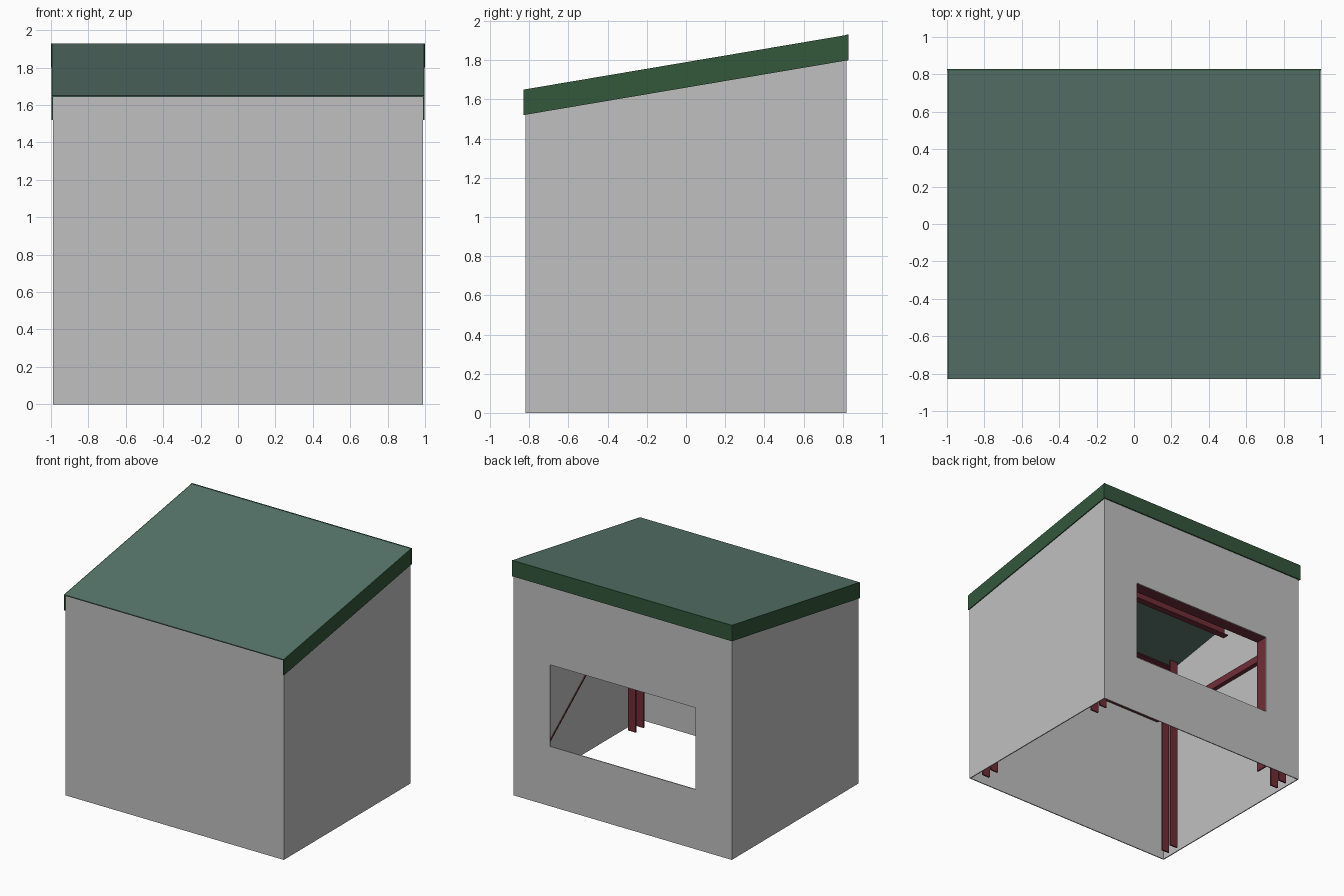
import bpy
import bmesh
from mathutils import Vector

if "Cube" in bpy.data.objects:
    bpy.data.objects.remove(bpy.data.objects["Cube"])


def material(name, rgb):
    m = bpy.data.materials.new(name)
    m.use_nodes = True
    m.diffuse_color = (*rgb, 1)
    m.node_tree.nodes["Principled BSDF"].inputs["Base Color"].default_value = (*rgb, 1)
    return m


WALL = material("wall grey", (0.53, 0.53, 0.53))
ROOF = material("roof grey green", (0.098, 0.181, 0.15))
TRIM = material("trim green", (0.033, 0.095, 0.044))
STEEL = material("frame dark red", (0.16, 0.027, 0.038))

HALF_X, HALF_Y, SHEET = 0.99, 0.82, 0.008


def roof_z(y):
    """Height of the sloping roof surface."""
    return 1.79 + y * 0.169


def finish(bm, name, mat):
    bmesh.ops.recalc_face_normals(bm, faces=bm.faces)
    mesh = bpy.data.meshes.new(name)
    bm.to_mesh(mesh)
    bm.free()
    mesh.materials.append(mat)
    obj = bpy.data.objects.new(name, mesh)
    bpy.context.collection.objects.link(obj)
    return obj


def side_prism(name, mat, outline, x0, x1):
    """Extrude a (y, z) outline along x."""
    bm = bmesh.new()
    face = bm.faces.new([bm.verts.new((x0, y, z)) for y, z in outline])
    new = bmesh.ops.extrude_face_region(bm, geom=[face])["geom"]
    bmesh.ops.translate(bm, vec=(x1 - x0, 0, 0),
                        verts=[v for v in new if isinstance(v, bmesh.types.BMVert)])
    return finish(bm, name, mat)


def box(name, mat, x0, x1, y0, y1, z0, z1):
    return side_prism(name, mat, [(y0, z0), (y1, z0), (y1, z1), (y0, z1)], x0, x1)


def sloped(name, mat, x0, x1, y0, y1, low, high):
    """Part whose lower and upper edges follow the roof slope."""
    pts = [(y0, roof_z(y0) + low), (y1, roof_z(y1) + low),
           (y1, roof_z(y1) + high), (y0, roof_z(y0) + high)]
    return side_prism(name, mat, pts, x0, x1)


# Front wall
box("front_wall", WALL, -HALF_X, HALF_X, -HALF_Y, -HALF_Y + SHEET, 0, roof_z(-HALF_Y) - SHEET)

# Back wall: a sheet with a window opening
WIN_X, WIN_LOW, WIN_HIGH = 0.66, 0.49, 1.16


def rectangle(bm, half, low, high):
    corners = ((-half, low), (half, low), (half, high), (-half, high))
    return [bm.verts.new((x, HALF_Y, z)) for x, z in corners]


bm = bmesh.new()
outer = rectangle(bm, HALF_X, 0, roof_z(HALF_Y) - SHEET)
inner = rectangle(bm, WIN_X, WIN_LOW, WIN_HIGH)
for i in range(4):
    j = (i + 1) % 4
    bm.faces.new((outer[i], outer[j], inner[j], inner[i]))
sheet = bmesh.ops.extrude_face_region(bm, geom=bm.faces[:])["geom"]
bmesh.ops.translate(bm, vec=(0, -SHEET, 0),
                    verts=[v for v in sheet if isinstance(v, bmesh.types.BMVert)])
finish(bm, "back_wall", WALL)

# Roof sheet and back fascia
sloped("roof", ROOF, -HALF_X, HALF_X, -0.83, 0.825, -SHEET, 0)
box("back_fascia", TRIM, -1, 1, HALF_Y, 0.83, 1.80, roof_z(0.83))

for side, s in (("left", 1), ("right", -1)):
    # Side wall and its fascia
    side_prism(side + "_wall", WALL,
               [(-HALF_Y, 0), (HALF_Y, 0), (HALF_Y, roof_z(HALF_Y) - SHEET),
                (-HALF_Y, roof_z(-HALF_Y) - SHEET)], s * HALF_X, s * (HALF_X - SHEET))
    sloped(side + "_fascia", TRIM, s * HALF_X, s * 0.998, -0.83, 0.83, -0.13, 0)
    # Paired corner posts
    for end, e in (("front", -1), ("back", 1)):
        for n, y in enumerate((0.71, 0.61)):
            box(f"{side}_{end}_post_{n + 1}", STEEL, s * 0.88, s * 0.95,
                e * y - 0.006, e * y + 0.006, 0, roof_z(e * y) - 0.02)
    # Side rail
    box(side + "_rail", STEEL, s * 0.945, s * 0.981, -0.8, 0.8, 1.24, 1.30)

# Front rail
box("front_rail", STEEL, -0.92, 0.92, -0.811, -0.775, 1.21, 1.30)

# Window header and jamb
box("window_header", STEEL, -WIN_X, WIN_X, 0.71, 0.811, WIN_HIGH, WIN_HIGH + 0.012)
box("window_jamb", STEEL, -WIN_X - 0.012, -WIN_X, 0.71, 0.811, 0, WIN_HIGH + 0.3)

# Channel-shaped roof purlins
for name, y in (("front", -0.7), ("middle", -0.03), ("back", 0.7)):
    top = roof_z(y) - 0.025
    low, t, d = top - 0.13, 0.01, 0.05
    channel = [(y, low), (y + d, low), (y + d, low + t), (y + t, low + t),
               (y + t, top - t), (y + d, top - t), (y + d, top), (y, top)]
    side_prism(name + "_purlin", STEEL, channel, -0.94, 0.94)

# Thin diagonal brace on the left wall
a, b, rise = Vector((0.71, 0.0)), Vector((-0.8, 1.18)), Vector((0, 0.014))
side_prism("diagonal_brace", STEEL, [a, b, b + rise, a + rise], 0.975, 0.981)
